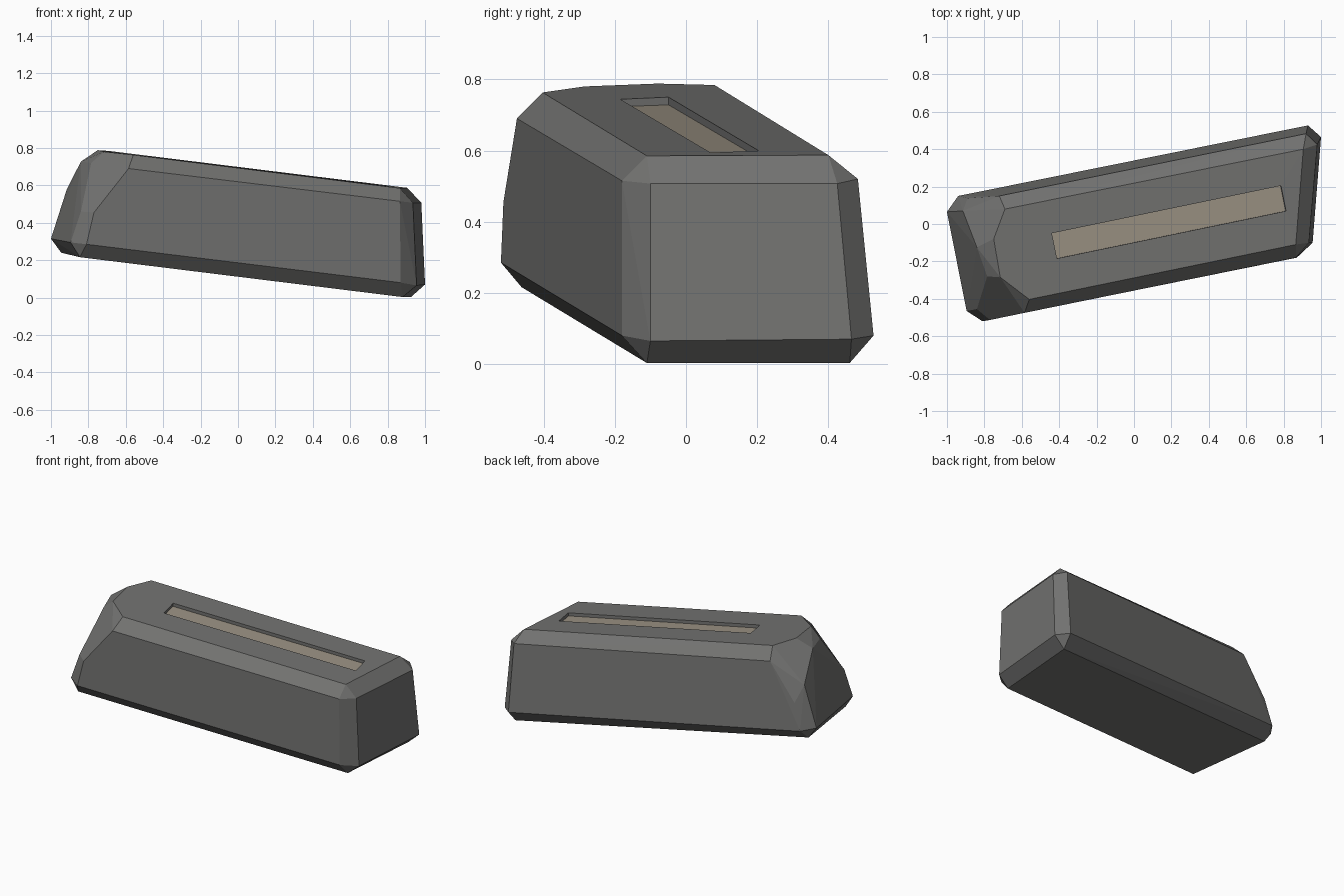
import bpy
import bmesh
from math import radians
from mathutils import Euler, Vector

if "Cube" in bpy.data.objects:
    bpy.data.objects.remove(bpy.data.objects["Cube"], do_unlink=True)


def make_material(name, colour):
    material = bpy.data.materials.new(name)
    material.use_nodes = True
    material.diffuse_color = colour
    shader = material.node_tree.nodes["Principled BSDF"]
    shader.inputs["Base Color"].default_value = colour
    return material


def add_object(name, bm, material):
    bmesh.ops.recalc_face_normals(bm, faces=bm.faces)
    mesh = bpy.data.meshes.new(name)
    bm.to_mesh(mesh)
    bm.free()
    mesh.materials.append(material)
    obj = bpy.data.objects.new(name, mesh)
    bpy.context.collection.objects.link(obj)
    return obj


def hull_object(name, points, material):
    """Close the facet corners into a solid and merge coplanar triangles."""
    bm = bmesh.new()
    for point in points:
        bm.verts.new(point)
    hull = bmesh.ops.convex_hull(bm, input=bm.verts)
    loose = {g for g in hull["geom_interior"] + hull["geom_unused"]
             if isinstance(g, bmesh.types.BMVert)}
    bmesh.ops.delete(bm, geom=list(loose), context="VERTS")
    bmesh.ops.dissolve_limit(bm, angle_limit=radians(4),
                             verts=bm.verts, edges=bm.edges)
    return add_object(name, bm, material)


def tilted_box(name, size, centre, rotation, material):
    bm = bmesh.new()
    bmesh.ops.create_cube(bm, size=1)
    bmesh.ops.scale(bm, vec=size, verts=bm.verts)
    obj = add_object(name, bm, material)
    obj.location = centre
    obj.rotation_euler = rotation
    return obj


dark = make_material("dark_grey", (0.17, 0.17, 0.165, 1))
tan = make_material("tan", (0.33, 0.29, 0.23, 1))

# Square end: chamfered corners, listed front then back
square_end = [
    (0.88, -0.11, 0.003), (0.925, 0.46, 0.003),
    (0.955, -0.10, 0.065), (1.0, 0.465, 0.07),
    (0.87, -0.18, 0.08), (0.93, 0.527, 0.08),
    (0.935, -0.10, 0.507), (0.98, 0.425, 0.507),
    (0.865, -0.18, 0.515), (0.92, 0.483, 0.52),
    (0.865, -0.11, 0.585), (0.905, 0.40, 0.587),
]

# Sloped end: lower edges, then the broad upper corner facets
sloped_low = [
    (-0.845, -0.462, 0.216), (-0.945, 0.07, 0.24),
    (-0.81, -0.52, 0.285), (-0.94, 0.15, 0.31),
    (-0.895, -0.465, 0.295), (-1.0, 0.065, 0.315),
]
sloped_high = [
    (-0.77, -0.513, 0.455), (-0.89, 0.138, 0.48),
    (-0.84, -0.455, 0.46), (-0.915, 0.07, 0.58),
    (-0.585, -0.475, 0.69), (-0.72, 0.15, 0.715),
    (-0.785, -0.28, 0.72), (-0.84, -0.125, 0.727),
]
top_edge = [
    (-0.56, -0.403, 0.763), (-0.715, -0.285, 0.78),
    (-0.75, -0.08, 0.788), (-0.69, 0.08, 0.784),
]
body = hull_object("body", square_end + sloped_low + sloped_high + top_edge, dark)

# Shallow slot cut along the tilted top
tilt = Euler((radians(2), radians(6.8), radians(11.7)))
up = tilt.to_matrix() @ Vector((0, 0, 1))
rim = Vector((0.187, 0.01, 0.673))
length, width, depth, cutter_height = 1.26, 0.138, 0.028, 0.2
cutter = tilted_box("slot_cutter", (length, width, cutter_height),
                    rim + up * (cutter_height / 2 - depth), tilt, dark)
cutter.hide_render = True
cutter.hide_viewport = True
cut = body.modifiers.new("slot", "BOOLEAN")
cut.operation = "DIFFERENCE"
cut.solver = "EXACT"
cut.object = cutter

# Thin coloured strip lying on the slot floor
thickness = 0.006
tilted_box("slot_strip", (length, width, thickness),
           rim + up * (thickness / 2 - depth), tilt, tan)
